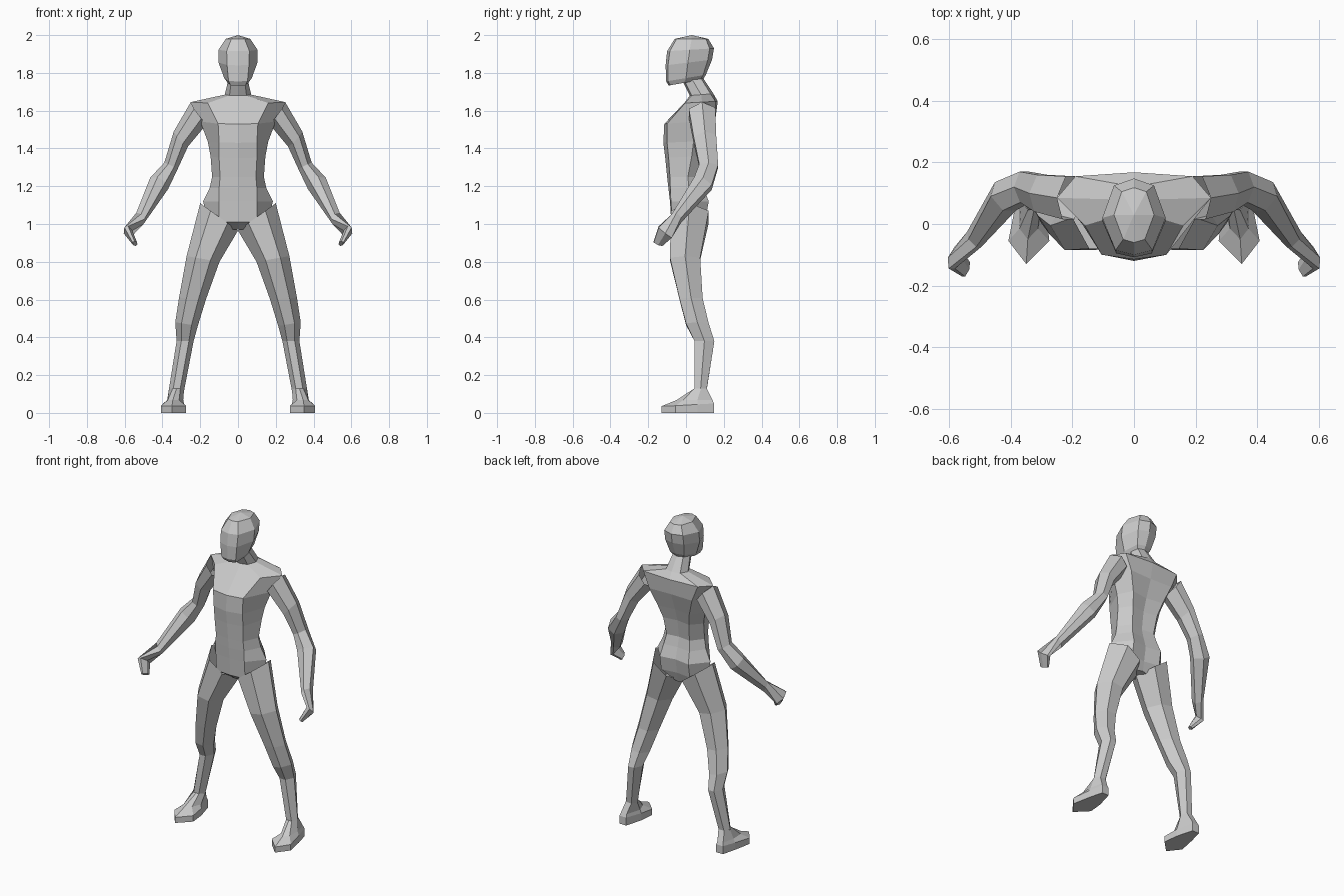
import bpy, bmesh
from mathutils import Vector


def loft(name, rings, mirror=False, peak=None, cap_start=True, cap_end=True):
    """Skin a list of equal-sized rings; optionally close the end on one point."""
    bm = bmesh.new()
    vs = [[bm.verts.new(p) for p in r] for r in rings]
    n = len(rings[0])
    for a, b in zip(vs, vs[1:]):
        for k in range(n):
            bm.faces.new((a[k], a[(k + 1) % n], b[(k + 1) % n], b[k]))
    if cap_start:
        bm.faces.new(vs[0][::-1])
    if peak:
        tip = bm.verts.new(peak)
        for k in range(n):
            bm.faces.new((vs[-1][k], vs[-1][(k + 1) % n], tip))
    elif cap_end:
        bm.faces.new(vs[-1])
    bmesh.ops.recalc_face_normals(bm, faces=bm.faces)
    me = bpy.data.meshes.new(name)
    bm.to_mesh(me)
    bm.free()
    ob = bpy.data.objects.new(name, me)
    bpy.context.collection.objects.link(ob)
    if mirror:
        ob.modifiers.new("mirror", 'MIRROR').use_mirror_merge = False
    return ob


def trunk_ring(zf, zb, yf, xc, yc, xs, ys, xb, yb, ybc):
    """Symmetric eight-sided ring whose height slopes from front to back."""
    half = [(0, yf), (xc, yc), (xs, ys), (xb, yb), (0, ybc)]
    pts = half + [(-x, y) for x, y in half[3:0:-1]]
    return [(x, y, zf + (zb - zf) * (y - yf) / (ybc - yf)) for x, y in pts]


def limb_ring(i, o, v, d):
    """Six-sided ring between an inner and an outer point, depth d along v."""
    c, u = (i + o) / 2, (o - i) / 2 * 0.45
    w = v * d
    return [i, c - u - w, c + u - w, o, c + u + w, c - u + w]


# torso and neck: z front, z back, front centre, front corner, side, back corner, back centre
torso = [
    (.97, .97, -.03, .03, -.02, .05, .02, .03, .07, .08),
    (1.01, 1.03, -.078, .10, -.072, .16, .02, .10, .105, .09),
    (1.12, 1.12, -.085, .10, -.08, .185, .02, .10, .12, .105),
    (1.19, 1.19, -.093, .10, -.083, .15, .015, .09, .095, .085),
    (1.25, 1.25, -.10, .095, -.085, .137, .01, .08, .08, .07),
    (1.35, 1.36, -.11, .10, -.092, .145, .03, .09, .10, .085),
    (1.43, 1.44, -.12, .10, -.10, .16, .04, .11, .125, .11),
    (1.53, 1.55, -.115, .105, -.10, .20, .05, .15, .155, .15),
    (1.64, 1.65, -.01, .16, -.005, .25, .085, .19, .155, .168),
    (1.68, 1.69, .02, .045, .03, .07, .08, .05, .13, .145),
    (1.76, 1.78, -.02, .035, -.01, .05, .03, .035, .075, .085),
]
loft("torso", [trunk_ring(*r) for r in torso])

# head
head = [
    (1.733, 1.765, -.092, .04, -.083, .055, -.01, .035, .075, .09),
    (1.755, 1.79, -.105, .05, -.095, .073, .0, .05, .09, .105),
    (1.84, 1.87, -.108, .058, -.095, .103, .01, .065, .115, .138),
    (1.915, 1.93, -.10, .06, -.085, .103, .02, .065, .125, .148),
    (1.98, 1.98, -.06, .035, -.05, .065, .03, .04, .105, .118),
]
loft("head", [trunk_ring(*r) for r in head], peak=(0, .03, 2.0))

# legs: inner x, inner z, outer x, outer z, front y, back y
leg = [
    (.0, .965, .20, 1.11, -.08, .12),
    (.098, .80, .272, .83, -.085, .075),
    (.170, .60, .312, .61, -.035, .088),
    (.213, .46, .332, .48, .0, .12),
    (.235, .38, .325, .38, .045, .15),
    (.285, .12, .365, .13, .045, .11),
]
Y = Vector((0, 1, 0))
loft("leg", [limb_ring(Vector((a, (f + b) / 2, az)), Vector((c, (f + b) / 2, cz)), Y, (b - f) / 2)
             for a, az, c, cz, f, b in leg], mirror=True, cap_start=False, cap_end=False)

# feet: sole, rim, instep and ankle
sole = [(.35, -.13), (.408, -.055), (.385, .06), (.362, .148), (.315, .148), (.285, .04), (.275, -.055)]
instep = [(.345, -.05), (.372, -.015), (.375, .06), (.358, .14), (.318, .14), (.29, .045), (.312, -.015)]
ankle = [(.325, .045), (.345, .045), (.365, .08), (.345, .11), (.305, .11), (.285, .08), (.305, .045)]
rim_z = [.035, .038, .045, .05, .05, .045, .038]
loft("foot", [
    [(x, y, 0) for x, y in sole],
    [(x, y, z) for (x, y), z in zip(sole, rim_z)],
    [(x, y, .068) for x, y in instep],
    [(x, y, .13) for x, y in ankle],
], mirror=True, cap_end=False)

# arms and hands: inner x, inner z, outer x, outer z, centre y, half depth
arm = [
    (.165, 1.53, .25, 1.645, .085, .07),
    (.265, 1.41, .34, 1.49, .10, .06),
    (.32, 1.29, .39, 1.325, .12, .05),
    (.37, 1.185, .465, 1.245, .09, .052),
    (.50, 1.00, .538, 1.06, -.05, .03),
    (.56, .965, .605, .95, -.11, .045),
    (.535, .905, .555, .888, -.148, .026),
]
ends = [(Vector((a, y, az)), Vector((c, y, cz))) for a, az, c, cz, y, d in arm]
mids = [(i + o) / 2 for i, o in ends]
rings = []
for k, (i, o) in enumerate(ends):
    t = mids[min(k + 1, len(mids) - 1)] - mids[max(k - 1, 0)]
    rings.append(limb_ring(i, o, t.cross(o - i).normalized(), arm[k][5]))
loft("arm", rings, mirror=True, cap_start=False)
